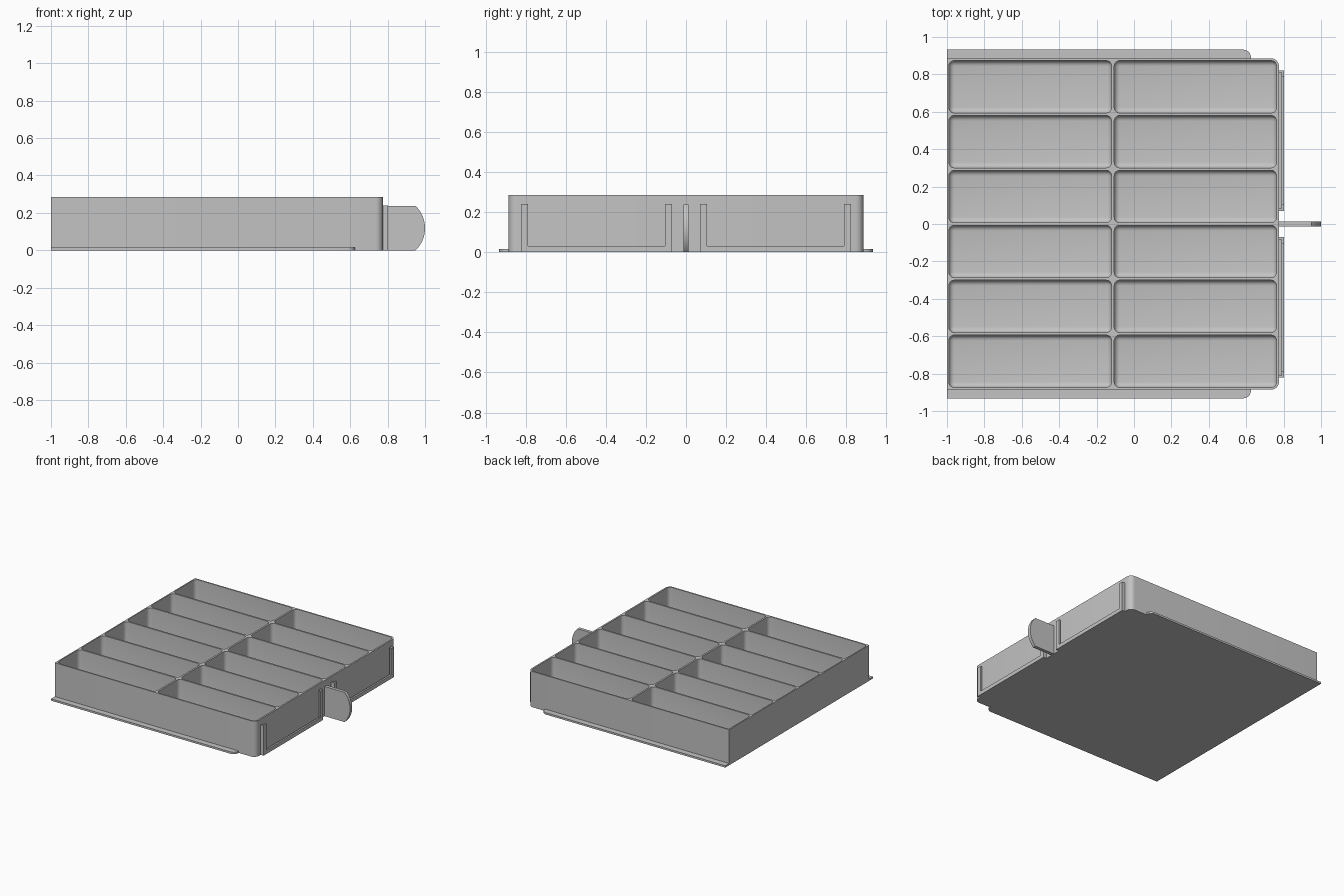
import bpy, bmesh, math
from mathutils import Matrix, Vector

if "Cube" in bpy.data.objects:
    bpy.data.objects.remove(bpy.data.objects["Cube"], do_unlink=True)

grey = bpy.data.materials.new("plain grey plastic")
grey.use_nodes = True
colour = (0.55, 0.55, 0.55, 1)
grey.diffuse_color = colour
grey.node_tree.nodes["Principled BSDF"].inputs["Base Color"].default_value = colour


def add_box(bm, low, high):
    """Add an axis-aligned box and return its vertices."""
    low, high = Vector(low), Vector(high)
    size = Matrix.Diagonal((*(high - low), 1))
    place = Matrix.Translation((low + high) / 2)
    return bmesh.ops.create_cube(bm, size=1, matrix=place @ size)["verts"]


def round_edges(bm, verts, radius, segments, rule=lambda e: True):
    edges = {e for v in verts for e in v.link_edges if rule(e)}
    bmesh.ops.bevel(bm, geom=list(edges), offset=radius, segments=segments,
                    profile=0.5, affect='EDGES')


def is_upright(edge):
    a, b = edge.verts
    return abs(a.co.z - b.co.z) > 0.001 and abs(a.co.x - b.co.x) < 0.001


def finish(name, bm):
    bmesh.ops.recalc_face_normals(bm, faces=bm.faces[:])
    mesh = bpy.data.meshes.new(name)
    bm.to_mesh(mesh)
    bm.free()
    mesh.materials.append(grey)
    obj = bpy.data.objects.new(name, mesh)
    bpy.context.collection.objects.link(obj)
    return obj


def smooth(obj):
    bpy.ops.object.select_all(action='DESELECT')
    obj.select_set(True)
    bpy.context.view_layer.objects.active = obj
    bpy.ops.object.shade_smooth_by_angle(angle=math.radians(35))


LEFT, RIGHT, HALF_Y, TOP = -1.0, 0.775, 0.885, 0.285

# Tray body, rounded at the handle end only
bm = bmesh.new()
verts = add_box(bm, (LEFT, -HALF_Y, 0), (RIGHT, HALF_Y, TOP))
round_edges(bm, verts, 0.04, 6, lambda e: is_upright(e) and e.verts[0].co.x > 0)
body = finish("tray_body", bm)

# Compartments: two columns of six, with rounded corners and floors
bm = bmesh.new()
pitch = 0.2935
for x0, x1 in ((-0.99, -0.12), (-0.106, 0.762)):
    for row in range(6):
        y = (row - 2.5) * pitch
        verts = add_box(bm, (x0, y - 0.14, 0.015), (x1, y + 0.14, TOP + 0.1))
        round_edges(bm, verts, 0.03, 5)
cutter = finish("compartment_cutter", bm)
cutter.hide_render = True

cut = body.modifiers.new("compartments", 'BOOLEAN')
cut.operation = 'DIFFERENCE'
cut.solver = 'EXACT'
cut.object = cutter
bpy.context.view_layer.objects.active = body
bpy.ops.object.modifier_apply(modifier=cut.name)
bpy.data.objects.remove(cutter, do_unlink=True)
smooth(body)

# Sliding runners and label holders, one on each side
for side, s in (("left", 1), ("right", -1)):
    bm = bmesh.new()
    y0, y1 = sorted((s * (HALF_Y - 0.02), s * 0.932))
    verts = add_box(bm, (LEFT, y0, 0), (0.625, y1, 0.015))
    round_edges(bm, verts, 0.04, 6, lambda e: is_upright(e)
                and e.verts[0].co.x > 0 and abs(e.verts[0].co.y) > 0.9)
    smooth(finish(side + "_runner", bm))

    # Label holder: a U-shaped lip standing off the wall on thin spacers
    bm = bmesh.new()
    inner, outer = 0.07, 0.822

    def strip(x0, x1, a, b, z1):
        y0, y1 = sorted((s * a, s * b))
        add_box(bm, (x0, y0, 0), (x1, y1, z1))

    for x0, x1, width, floor in ((RIGHT - 0.01, 0.788, 0.012, 0.012),
                                 (0.788, 0.802, 0.035, 0.03)):
        strip(x0, x1, inner, inner + width, 0.24)
        strip(x0, x1, outer - width, outer, 0.24)
        strip(x0, x1, inner + width, outer - width, floor)
    finish(side + "_label_holder", bm)

# Pull tab: flat upright plate with a curved end
bm = bmesh.new()
half_h, radius, thick = 0.1185, 0.165, 0.026
sweep = math.asin(half_h / radius)
outline = [(RIGHT - 0.01, 2 * half_h), (RIGHT - 0.01, 0)]
for i in range(17):
    a = sweep * (i / 8 - 1)
    outline.append((1 - radius + radius * math.cos(a), half_h + radius * math.sin(a)))
face = bm.faces.new([bm.verts.new((x, -thick / 2, z)) for x, z in outline])
moved = bmesh.ops.extrude_face_region(bm, geom=[face])["geom"]
bmesh.ops.translate(bm, vec=(0, thick, 0),
                    verts=[g for g in moved if isinstance(g, bmesh.types.BMVert)])
smooth(finish("pull_tab", bm))
